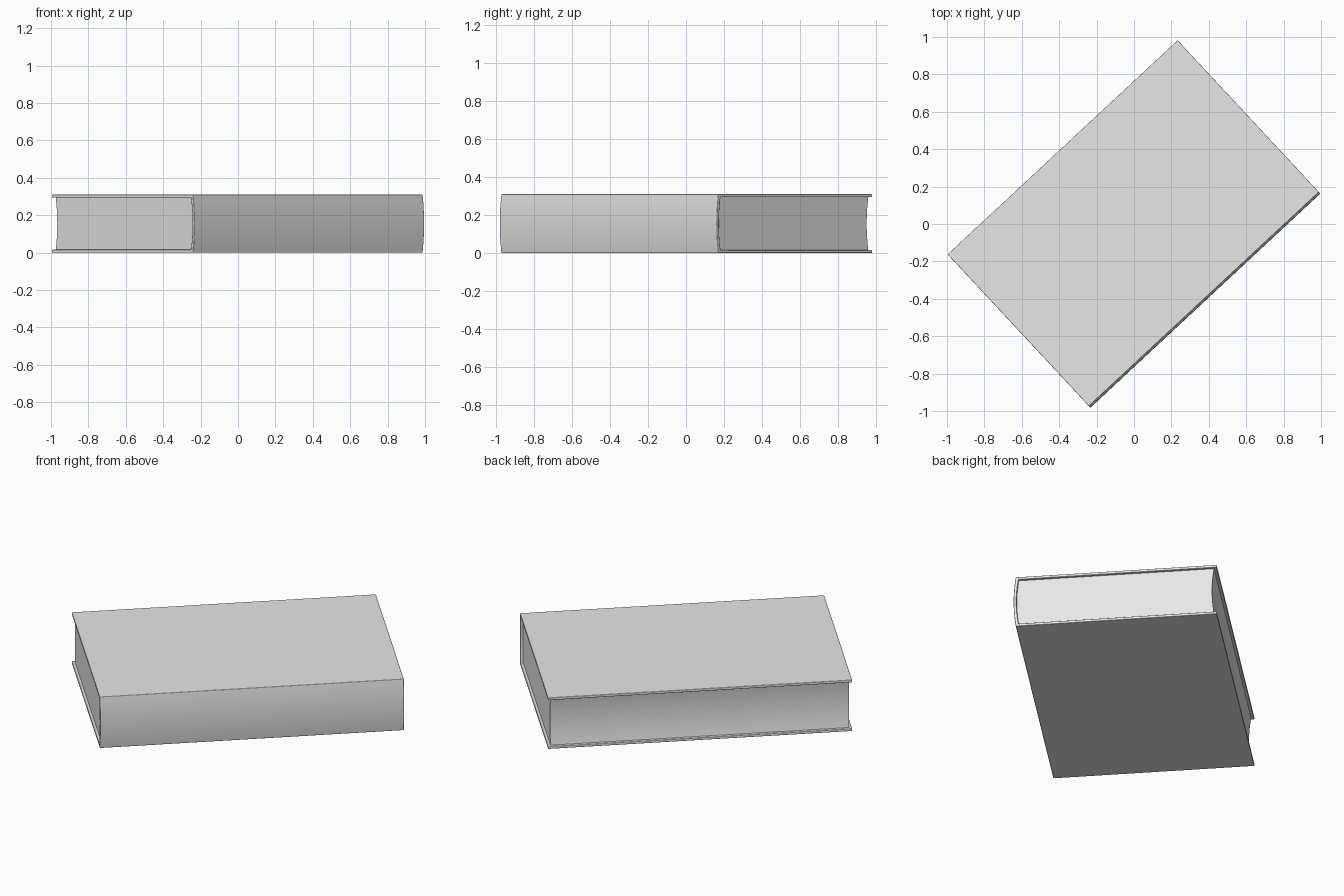
import bpy
import bmesh
import math

cube = bpy.data.objects.get("Cube")
if cube:
    bpy.data.objects.remove(cube, do_unlink=True)

LENGTH, HEIGHT = 1.68, 0.31     # along the spine, across the thickness
HALF_WIDTH = 0.56               # spine to fore edge
BOARD = 0.016                   # cover thickness
BULGE = 0.012                   # roundness of the spine
TURN = math.radians(42.95)

grey = bpy.data.materials.new("light_grey")
grey.use_nodes = True
grey.diffuse_color = (0.8, 0.8, 0.8, 1)
grey.node_tree.nodes["Principled BSDF"].inputs["Base Color"].default_value = (0.8, 0.8, 0.8, 1)


def arc(y_end, z0, z1, depth, steps=14):
    """Shallow bow from z0 to z1, pushed towards -y by depth at its middle."""
    pts = []
    for i in range(steps + 1):
        t = i / steps
        pts.append((y_end - depth * 4 * t * (1 - t), z0 + (z1 - z0) * t))
    return pts


def extrude_profile(name, profile, length, bevel):
    """Sweep a (y, z) outline along x, then turn it to its resting angle."""
    bm = bmesh.new()
    face = bm.faces.new([bm.verts.new((-length / 2, y, z)) for y, z in profile])
    new = bmesh.ops.extrude_face_region(bm, geom=[face])["geom"]
    verts = [v for v in new if isinstance(v, bmesh.types.BMVert)]
    bmesh.ops.translate(bm, verts=verts, vec=(length, 0, 0))
    bmesh.ops.recalc_face_normals(bm, faces=bm.faces)
    mesh = bpy.data.meshes.new(name)
    bm.to_mesh(mesh)
    bm.free()
    mesh.materials.append(grey)
    obj = bpy.data.objects.new(name, mesh)
    bpy.context.collection.objects.link(obj)
    obj.rotation_euler.z = TURN
    bpy.ops.object.select_all(action="DESELECT")
    obj.select_set(True)
    bpy.context.view_layer.objects.active = obj
    bpy.ops.object.shade_smooth_by_angle(angle=math.radians(30))
    if bevel:
        mod = obj.modifiers.new("soft_edges", "BEVEL")
        mod.width = bevel
        mod.segments = 2
        mod.limit_method = "ANGLE"
        mod.angle_limit = math.radians(40)
        mod.harden_normals = True
    return obj


# Wraparound cover: two boards joined by a rounded spine
spine_y = -HALF_WIDTH + BULGE
outer = arc(spine_y, 0, HEIGHT, BULGE)
inner = arc(spine_y + BOARD, BOARD, HEIGHT - BOARD, BULGE)
cover = (outer
         + [(HALF_WIDTH, HEIGHT), (HALF_WIDTH, HEIGHT - BOARD)]
         + inner[::-1]
         + [(HALF_WIDTH, BOARD), (HALF_WIDTH, 0)])
extrude_profile("cover", cover, LENGTH, 0.004)

# Page block: rounded back tucked into the spine, hollowed fore edge
low, high = BOARD - 0.002, HEIGHT - BOARD + 0.002
back = arc(spine_y + BOARD - 0.002, low, high, BULGE)
fore = arc(HALF_WIDTH - 0.016, low, high, BULGE)
extrude_profile("page_block", back + fore[::-1], LENGTH - 0.03, 0)
